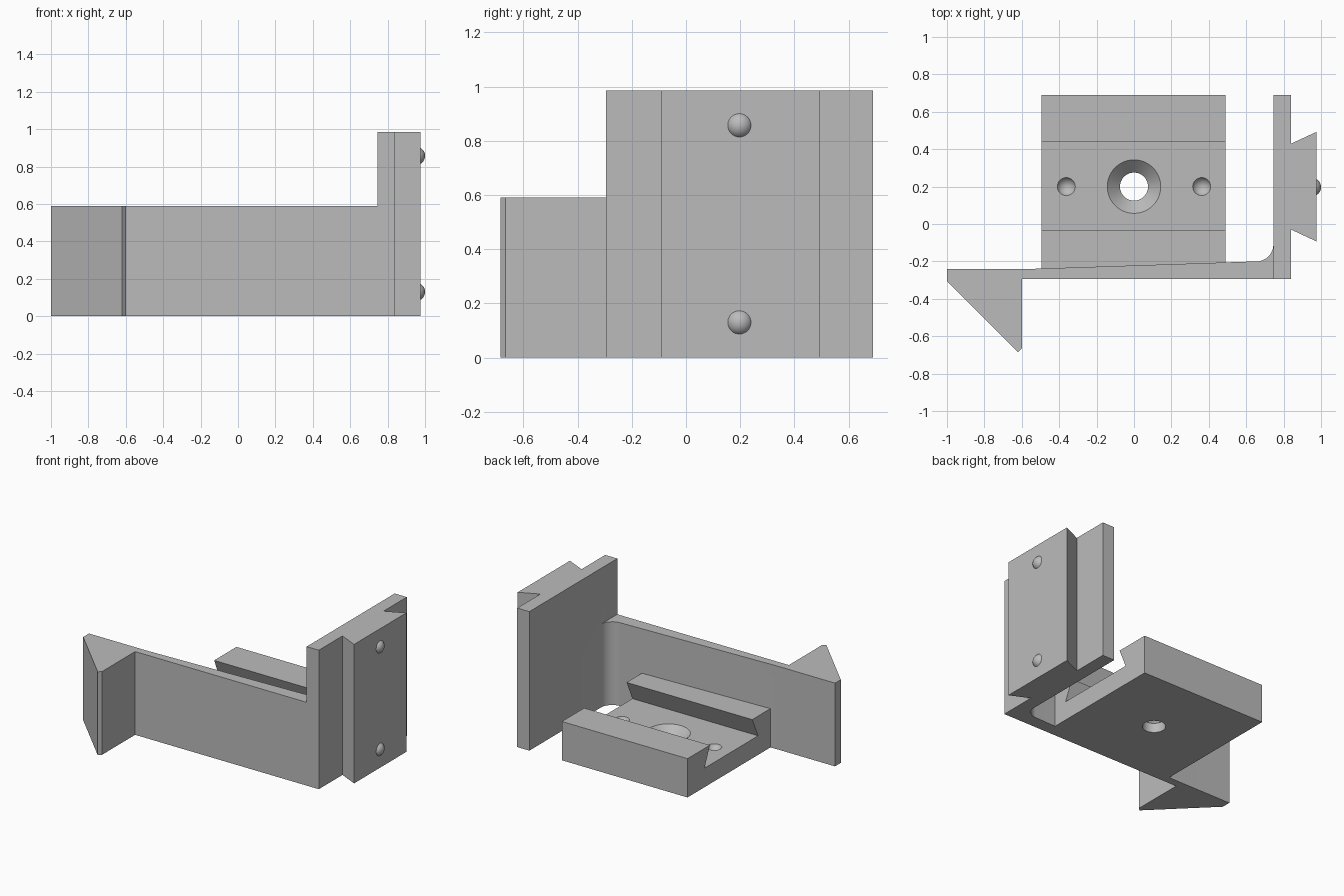
import bpy, bmesh, math
from mathutils import Matrix

if "Cube" in bpy.data.objects:
    bpy.data.objects.remove(bpy.data.objects["Cube"])

grey = bpy.data.materials.new("light grey")
grey.diffuse_color = (0.5, 0.5, 0.5, 1)
grey.use_nodes = True
grey.node_tree.nodes["Principled BSDF"].inputs["Base Color"].default_value = grey.diffuse_color


def prism(name, outline, lo, hi, axis="z"):
    """Extrude an outline: xy points along z, or yz points along x."""
    bm = bmesh.new()
    pts = [(a, b, lo) if axis == "z" else (lo, a, b) for a, b in outline]
    face = bm.faces.new([bm.verts.new(p) for p in pts])
    out = bmesh.ops.extrude_face_region(bm, geom=[face])
    step = (0, 0, hi - lo) if axis == "z" else (hi - lo, 0, 0)
    bmesh.ops.translate(bm, vec=step, verts=[v for v in out["geom"] if isinstance(v, bmesh.types.BMVert)])
    bmesh.ops.recalc_face_normals(bm, faces=bm.faces)
    return finish(name, bm)


def cone(name, r1, r2, z1, z2, x, y):
    bm = bmesh.new()
    bmesh.ops.create_cone(bm, cap_ends=True, segments=64, radius1=r1, radius2=r2, depth=z2 - z1,
                          matrix=Matrix.Translation((x, y, (z1 + z2) / 2)))
    return finish(name, bm)


def ball(name, r, loc):
    bm = bmesh.new()
    bmesh.ops.create_uvsphere(bm, u_segments=40, v_segments=24, radius=r, matrix=Matrix.Translation(loc))
    return finish(name, bm)


def finish(name, bm):
    mesh = bpy.data.meshes.new(name)
    bm.to_mesh(mesh)
    bm.free()
    mesh.materials.append(grey)
    ob = bpy.data.objects.new(name, mesh)
    bpy.context.collection.objects.link(ob)
    return ob


def combine(target, tool, operation):
    """Apply a boolean and discard the tool."""
    mod = target.modifiers.new("bool", "BOOLEAN")
    mod.object, mod.operation, mod.solver = tool, operation, "EXACT"
    bpy.context.view_layer.objects.active = target
    bpy.ops.object.modifier_apply(modifier=mod.name)
    bpy.data.objects.remove(tool)


# Tall mounting plate
bracket = prism("dovetail_bracket", [(0.745, -0.295), (0.84, -0.295), (0.84, 0.69), (0.745, 0.69)], 0, 0.985)

# Tapered arm with hooked end and rounded inner corner
fillet = [(0.655 + 0.09 * math.sin(a), -0.11 - 0.09 * math.cos(a))
          for a in (math.pi / 2 * i / 12 for i in range(13))]
arm = prism("arm", [(-1, -0.24), (-1, -0.305), (-0.62, -0.685), (-0.6, -0.665), (-0.6, -0.295),
                    (0.8, -0.295), (0.8, -0.11)] + fillet[::-1] + [(-0.55, -0.24)], 0, 0.59)
combine(bracket, arm, "UNION")

# Block with dovetail slot
block = prism("slot_block", [(-0.27, 0), (0.69, 0), (0.69, 0.275), (0.44, 0.275), (0.5, 0.135),
                             (-0.1, 0.135), (-0.035, 0.275), (-0.27, 0.275)], -0.495, 0.49, "x")

# Countersunk screw hole and locating dimples in the slot floor
combine(block, cone("screw_hole", 0.075, 0.075, -0.1, 0.1, 0, 0.2), "DIFFERENCE")
combine(block, cone("countersink", 0.075, 0.163, 0.067, 0.155, 0, 0.2), "DIFFERENCE")
for x in (-0.362, 0.362):
    combine(block, ball("dimple", 0.053, (x, 0.2, 0.157)), "DIFFERENCE")
combine(bracket, block, "UNION")

# Dovetail tongue on the outside of the plate
tongue = prism("tongue", [(0.8, -0.03), (0.84, -0.03), (0.975, -0.093), (0.975, 0.492),
                          (0.84, 0.43), (0.8, 0.43)], 0, 0.985)
combine(bracket, tongue, "UNION")

# Locating bumps on the tongue
for z in (0.13, 0.857):
    combine(bracket, ball("bump", 0.0495, (0.9505, 0.197, z)), "UNION")

bpy.ops.object.select_all(action="DESELECT")
bracket.select_set(True)
bpy.context.view_layer.objects.active = bracket
bpy.ops.object.shade_smooth_by_angle(angle=math.radians(25))
